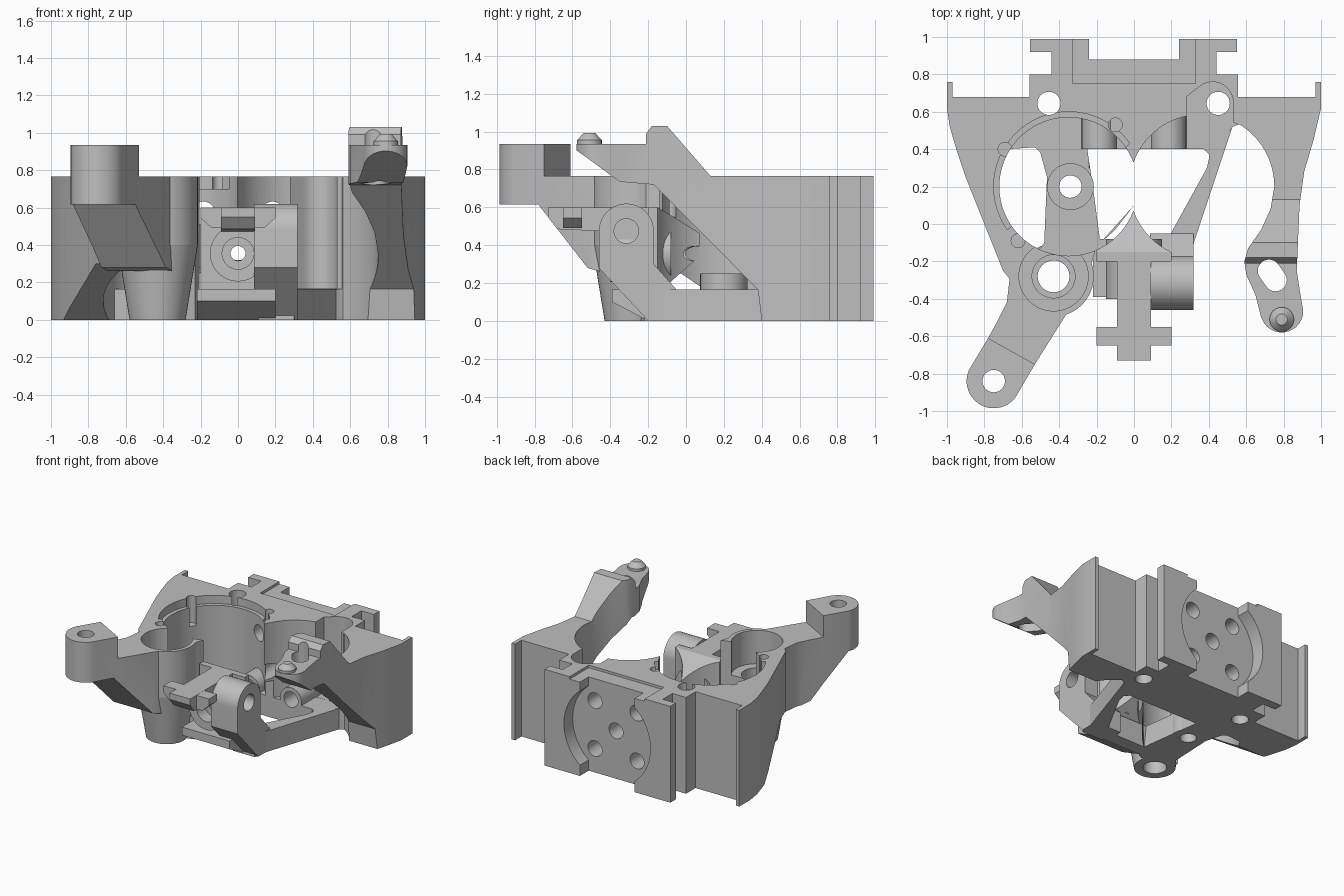
import bpy, bmesh, math
from mathutils import Vector

if "Cube" in bpy.data.objects:
    bpy.data.objects.remove(bpy.data.objects["Cube"])

grey = bpy.data.materials.new("plain_grey")
grey.diffuse_color = (0.52, 0.52, 0.52, 1)
grey.use_nodes = True
grey.node_tree.nodes["Principled BSDF"].inputs["Base Color"].default_value = grey.diffuse_color


def prism(name, pts, lo, hi, axis="z"):
    """Extrude a 2D outline along an axis: z uses (x,y), x uses (y,z), y uses (x,z)."""
    place = {"z": lambda a, b, c: (a, b, c), "x": lambda a, b, c: (c, a, b),
             "y": lambda a, b, c: (a, c, b)}[axis]
    bm = bmesh.new()
    face = bm.faces.new([bm.verts.new(place(a, b, lo)) for a, b in pts])
    geo = bmesh.ops.extrude_face_region(bm, geom=[face])["geom"]
    shift = Vector(place(0, 0, hi - lo))
    bmesh.ops.translate(bm, vec=shift, verts=[v for v in geo if isinstance(v, bmesh.types.BMVert)])
    bmesh.ops.recalc_face_normals(bm, faces=bm.faces)
    me = bpy.data.meshes.new(name)
    bm.to_mesh(me)
    bm.free()
    ob = bpy.data.objects.new(name, me)
    bpy.context.collection.objects.link(ob)
    me.materials.append(grey)
    return ob


def arc(cx, cy, r, a0, a1, n=24):
    return [(cx + r * math.cos(math.radians(a0 + (a1 - a0) * i / n)),
             cy + r * math.sin(math.radians(a0 + (a1 - a0) * i / n))) for i in range(n + 1)]


def disc(cx, cy, r, n=48):
    return arc(cx, cy, r, 0, 360, n)[:-1]


def rect(a0, b0, a1, b1):
    return [(a0, b0), (a1, b0), (a1, b1), (a0, b1)]


def cone(name, x, y, z0, z1, r0, r1):
    bpy.ops.mesh.primitive_cone_add(vertices=48, radius1=r0, radius2=r1, depth=z1 - z0,
                                    location=(x, y, (z0 + z1) / 2))
    ob = bpy.context.object
    ob.name = name
    ob.data.materials.append(grey)
    return ob


def combine(base, others, op):
    for o in others:
        m = base.modifiers.new("combine", "BOOLEAN")
        m.operation, m.object, m.solver = op, o, "EXACT"
        bpy.context.view_layer.objects.active = base
        bpy.ops.object.modifier_apply(modifier=m.name)
        bpy.data.objects.remove(o)
    return base


def cut(base, *o):
    return combine(base, o, "DIFFERENCE")


H, S = 0.765, 0.165          # body height, floor slab height
L, R, Y = -0.35, 0.36, 0.2   # bore centres
BX, BY = -0.43, -0.28        # front boss centre


def left_bore(z0=S):
    return prism("cut", disc(L, Y, .37, 72), z0, 1.01)


def right_bore(z0=S):
    return prism("cut", disc(R, Y, .385, 72), z0, 1.02)


def boss_holes():
    return (prism("cut", disc(BX, BY, .085), -.13, 1.03), prism("cut", disc(BX, BY, .185), .5, 1.04),
            prism("cut", disc(BX, BY, .115), .42, .6))


# main body with back plate, left wing and left bore wall
body = prism("housing_body", [
    (-1, .76), (-.97, .76), (-.97, .68), (-.56, .68), (-.56, .8), (-.44, .8), (-.44, .92),
    (-.555, .92), (-.555, .99), (.55, .99), (.55, .92), (.44, .92), (.44, .8), (.555, .8),
    (.555, .68), (.62, .68), (.565, .535), (.53, .52), (.4, .4), (.08, .4), (.015, .3), (0, .1),
    (-.1, -.03), (-.2, -.12), (-.23, -.22), (BX, BY), (-.66, -.3), (-.7, -.25), (-.8, 0), (-.9, .25),
    (-.95, .4), (-.985, .52), (-1, .62)], 0, H)
# sloped underside of the left wall
cut(body, prism("cut", [(.42, -.05), (-.1, .3), (-.7, .27), (-.7, -.1)], -1.1, -.52, "x"))
# bores, rim and rim notches
cut(body, left_bore(), right_bore(), prism("cut", arc(L, Y, .4, 35, 215, 48), .7, 1))
for x, y in [(-.1, .53), (-.69, .4), (-.62, -.09)]:
    cut(body, prism("cut", disc(x, y, .037, 20), .55, 1))
# pocket over the brace head
cut(body, prism("cut", [(.28, .38), (.28, .68)] + arc(.42, .65, .11, 130, 0, 12) +
                [(.53, .53), (.45, .38)], S + .001, 1.03))
# floor openings
cut(body, prism("cut", arc(L, Y, .37, 147, 245) + [(-.48, -.1), (-.465, .25), (-.5, .38), (-.53, .41)], -.1, .3),
    prism("cut", [(-.25, .4), (.41, .4), (.41, .3), (.17, -.1), (0, .1), (-.18, -.1), (-.22, .2)], -.1, .3))
# round recess in the back and shallow top step
cut(body, prism("cut", disc(0, .38, .38, 64), .88, 1.1, "y"),
    prism("cut", rect(-.24, -.1, .24, 1), .879, 1.12, "y"),
    prism("cut", rect(-.33, .75, .33, 1.13), .745, 1))
# screw holes
for x, z in [(0, .38)] + [(sx, sz) for sx in (-.185, .185) for sz in (.19, .57)]:
    cut(body, prism("hole", disc(x, z, .062, 32), .3, 1.1, "y"))
for x, y, r in [(-.455, .645, .062), (.45, .645, .062), (-.34, .2, .06)]:
    cut(body, prism("hole", disc(x, y, r, 32), -.1, 1))
cut(body, *boss_holes())

# horizontal screw sleeves and the strut post
for x in (-.185, .185):
    cut(prism("screw_sleeve", disc(x, .19, .095, 32), .4, .7, "y"),
        prism("hole", disc(x, .19, .062, 32), .3, .8, "y"))
cut(prism("strut_post", disc(-.34, .2, .125, 32), 0, .25), prism("hole", disc(-.34, .2, .06, 32), -.1, 1))

# right wing and support arm: plan outline crossed with side profile
wing = prism("right_wing", [(.97, .76), (.97, .68), (.58, .68)] + arc(R, Y, .39, 60, 0, 16) +
             [(.73, .08), (.68, -.03), (.61, -.13), (.59, -.2), (.6, -.27), (.65, -.38), (.68, -.5)] +
             arc(.79, -.465, .115, 215, 360, 12) +
             [(.89, -.38), (.87, -.25), (.885, .1), (.91, .28), (.96, .45), (1, .62), (1, .76)], -.1, 1.2)
combine(wing, [prism("side", [(.8, 0), (.4, 0), (.38, S), (-.17, .72), (-.35, .735), (-.59, .91), (-.59, .935),
               (-.21, .935), (-.21, .99), (-.18, 1.03), (-.1, 1.03), (.13, H), (.8, H)], .4, 1.1, "x")], "INTERSECT")
cut(wing, prism("slot", arc(.722, -.25, .06, 30, 210, 12) + arc(.757, -.3, .06, 210, 390, 12), .5, 1.2))
cone("locating_nub", .79, -.51, .92, .955, .065, .065)
cone("locating_nub_tip", .79, -.51, .955, .993, .065, .03)

# left arm: sloped underside and raised round end
arm_end = arc(-.75, -.84, .145, 155, 335, 24)
arm = prism("left_arm", [(-.66, -.25), (-.68, -.42), (-.72, -.5), (-.78, -.61)] + arm_end +
            [(-.53, -.75), (-.36, -.48), (-.3, -.25)], -.1, 1.2)
combine(arm, [prism("side", [(-1.1, .615), (-.78, .615), (-.52, .28), (-.45, .26), (-.2, .26), (-.2, H), (-1.1, H)],
                    -1.1, 0, "x")], "INTERSECT")
raised = prism("arm_end", [(-.78, -.61)] + arm_end + [(-.53, -.75)], .7, .935)
for part in (arm, raised):
    cut(part, prism("hole", disc(-.75, -.84, .06, 32), .4, 1.2))
cut(arm, *boss_holes())

# tapered front boss, opened where it meets the bore
boss_foot = cone("front_boss_foot", BX, BY, 0, .4, .15, .215)
boss = prism("front_boss", disc(BX, BY, .215), .4, H)
for part in (boss_foot, boss):
    cut(part, left_bore(S - .01), *boss_holes())

# diagonal brace and front slab
prism("diagonal_brace", [(.3, .5), (.515, .5), (.53, .53), (.32, -.1), (.3, -.22), (.11, -.22),
                         (.17, -.1), (.39, .3), (.405, .37), (.36, .41), (.3, .42)], 0, S)
prism("front_slab", [(-.1, 0), (-.2, 0), (-.39, .1), (-.39, S), (-.08, S)], -.22, .2, "x")

# side lug with cross bore
lug = prism("side_lug", arc(-.315, .475, .145, 0, 180, 20) +
            [(-.46, .28), (-.2, 0), (-.05, 0), (-.05, S), (-.17, .3)], .085, .318, "x")
cut(lug, prism("bore", disc(-.315, .475, .065, 32), .13, .4, "x"))

# saddle: sloped roof between the two bores
saddle = prism("saddle", [(-.2, .1), (.08, .35), (.11, .44), (-.05, .54), (-.15, .6), (-.2, .6)], -.2, .2, "x")
cut(saddle, left_bore(-.1), right_bore(-.1))

# guide tube and the crossed stem on top
tube = prism("guide_tube", disc(0, .355, .15), -.4, -.08, "y")
cut(tube, prism("bore", disc(0, .355, .085, 32), -.5, -.3, "y"))
for part in (tube, saddle):
    cut(part, prism("bore", disc(0, .355, .04, 24), -.5, .3, "y"))
prism("stem", [(-.73, .55), (-.68, .485), (-.15, .46), (-.15, .6), (-.73, .6)], -.09, .09, "x")
prism("stem_bar", [(-.2, .599), (-.2, .545), (-.14, .49), (.14, .49), (.2, .545), (.2, .599)], -.65, -.55, "y")

# smooth the round walls, keep the machined edges crisp
bpy.ops.object.select_all(action="SELECT")
bpy.ops.object.shade_smooth_by_angle(angle=math.radians(25))
